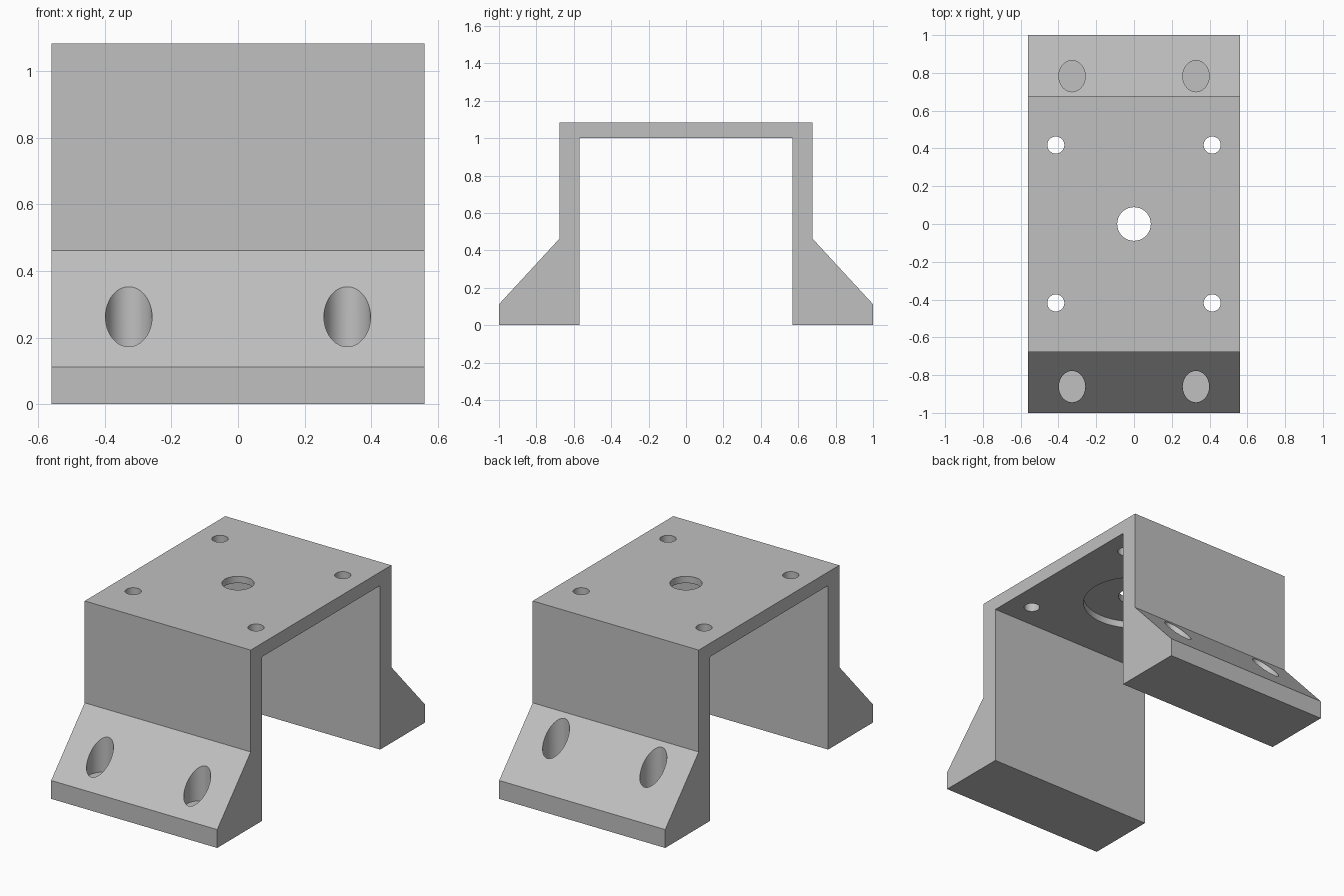
import bpy, math

cube = bpy.data.objects.get("Cube")
if cube:
    bpy.data.objects.remove(cube, do_unlink=True)

HALF_WIDTH = 0.56
PLATE_TOP, PLATE_BOTTOM = 1.083, 1.0

grey = bpy.data.materials.new("light grey")
grey.use_nodes = True
colour = (0.53, 0.53, 0.53, 1)
grey.diffuse_color = colour
grey.node_tree.nodes["Principled BSDF"].inputs["Base Color"].default_value = colour

# Bracket body: half profile mirrored, then extruded along x
half = [(0.57, PLATE_BOTTOM), (0.57, 0), (1, 0), (1, 0.112),
        (0.677, 0.462), (0.677, PLATE_TOP)]
profile = half + [(-y, z) for y, z in reversed(half)]
n = len(profile)
verts = [(x, y, z) for x in (-HALF_WIDTH, HALF_WIDTH) for y, z in profile]
faces = [tuple(reversed(range(n))), tuple(range(n, 2 * n))]
faces += [(i, (i + 1) % n, (i + 1) % n + n, i + n) for i in range(n)]
mesh = bpy.data.meshes.new("mounting_bracket")
mesh.from_pydata(verts, [], faces)
mesh.materials.append(grey)
bracket = bpy.data.objects.new("mounting_bracket", mesh)
bpy.context.collection.objects.link(bracket)
bpy.context.view_layer.objects.active = bracket
bracket.select_set(True)
bpy.ops.object.mode_set(mode='EDIT')
bpy.ops.mesh.select_all(action='SELECT')
bpy.ops.mesh.normals_make_consistent(inside=False)
bpy.ops.object.mode_set(mode='OBJECT')


def drill(name, x, y, rx, ry, low, high):
    """Cut a vertical round or oval hole and discard the cutter."""
    bpy.ops.mesh.primitive_cylinder_add(
        vertices=64, radius=1, depth=2, location=(x, y, (low + high) / 2))
    cutter = bpy.context.object
    cutter.name = name
    cutter.scale = (rx, ry, (high - low) / 2)
    cutter.hide_render = True
    cutter.data.materials.append(grey)
    bpy.context.view_layer.objects.active = bracket
    cut = bracket.modifiers.new(name, 'BOOLEAN')
    cut.operation = 'DIFFERENCE'
    cut.solver = 'EXACT'
    cut.object = cutter
    bpy.ops.object.modifier_apply(modifier=cut.name)
    bpy.data.objects.remove(cutter, do_unlink=True)


# Round recess under the plate, and the central hole through it
drill("recess_cutter", 0, 0, 0.29, 0.29, 0.9, 1.042)
drill("centre_hole_cutter", 0, 0, 0.089, 0.089, 0.9, 1.2)

for x in (-1, 1):
    # Screw holes in the plate corners
    for y in (-1, 1):
        drill("screw_hole_cutter", 0.414 * x, 0.418 * y, 0.045, 0.045, 0.9, 1.2)
    # Blind oval holes in the sloping feet
    for y in (-0.861, 0.783):
        drill("foot_hole_cutter", 0.328 * x, y, 0.07, 0.083, 0.135, 0.7)

bpy.ops.object.select_all(action='DESELECT')
bracket.select_set(True)
bpy.context.view_layer.objects.active = bracket
bpy.ops.object.shade_smooth_by_angle(angle=math.radians(30))
